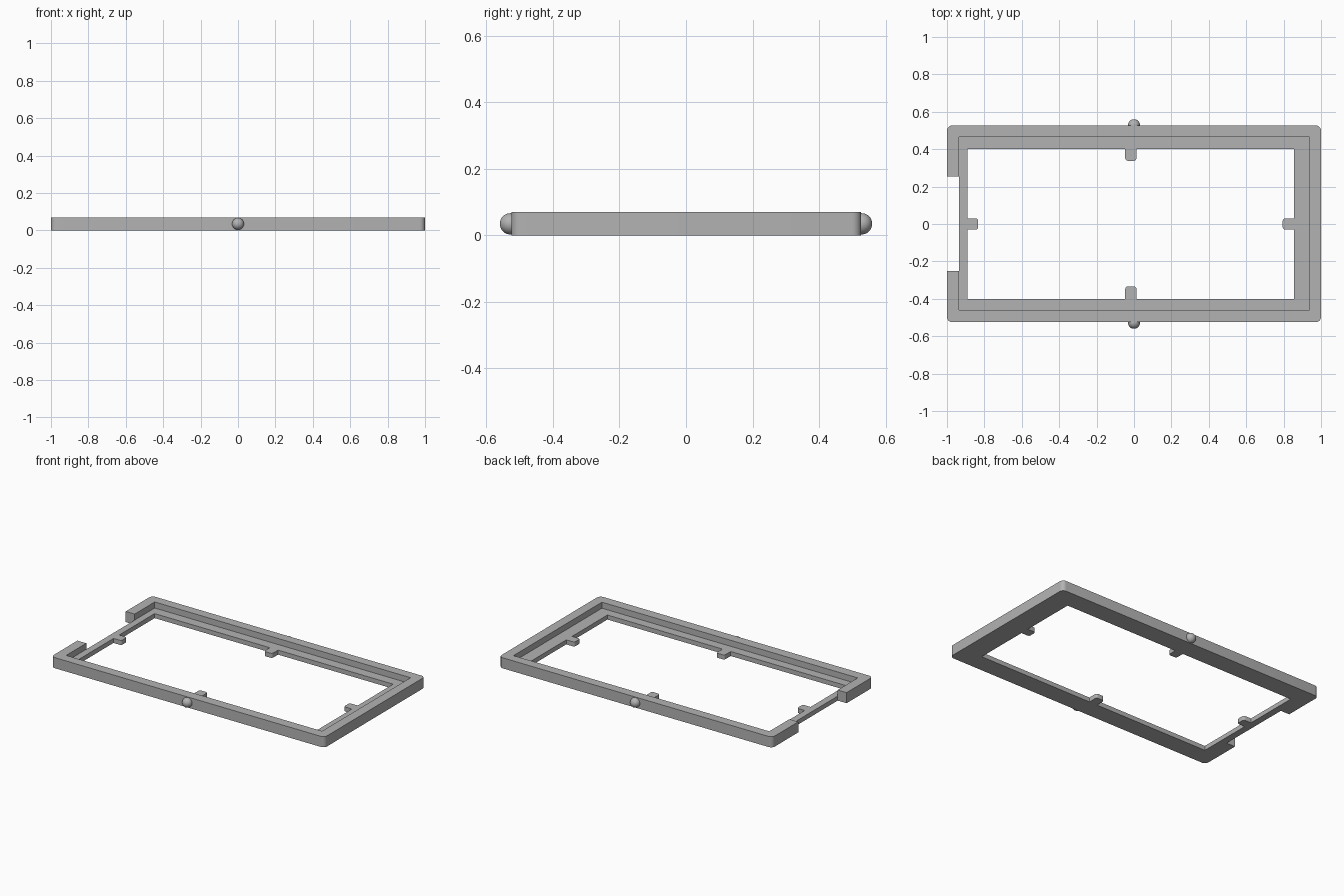
import bpy
import bmesh
from math import cos, sin, pi

if "Cube" in bpy.data.objects:
    bpy.data.objects.remove(bpy.data.objects["Cube"], do_unlink=True)

HEIGHT, LEDGE = 0.07, 0.03
grey = bpy.data.materials.new("plain grey")
grey.use_nodes = True
grey.diffuse_color = (0.45, 0.45, 0.45, 1)
grey.node_tree.nodes["Principled BSDF"].inputs["Base Color"].default_value = grey.diffuse_color


def prism(name, outline, z0, z1):
    """Extrude a flat outline between two heights."""
    bm = bmesh.new()
    face = bm.faces.new([bm.verts.new((x, y, z0)) for x, y in outline])
    top = bmesh.ops.extrude_face_region(bm, geom=[face])["geom"]
    bmesh.ops.translate(bm, vec=(0, 0, z1 - z0),
                        verts=[v for v in top if isinstance(v, bmesh.types.BMVert)])
    bmesh.ops.recalc_face_normals(bm, faces=bm.faces)
    mesh = bpy.data.meshes.new(name)
    bm.to_mesh(mesh)
    bm.free()
    mesh.materials.append(grey)
    obj = bpy.data.objects.new(name, mesh)
    bpy.context.collection.objects.link(obj)
    return obj


def rect(x0, x1, y0, y1, r=0.0, steps=6):
    """Rectangle outline, counter-clockwise, with optional round corners."""
    if not r:
        return [(x0, y0), (x1, y0), (x1, y1), (x0, y1)]
    centres = [(x0 + r, y0 + r), (x1 - r, y0 + r), (x1 - r, y1 - r), (x0 + r, y1 - r)]
    return [(cx + r * cos(pi + (q + i / steps) * pi / 2),
             cy + r * sin(pi + (q + i / steps) * pi / 2))
            for q, (cx, cy) in enumerate(centres) for i in range(steps + 1)]


def tab(start, inward, along, depth, half=0.03, r=0.014, steps=4):
    """Outline of a tab with round tips reaching into the opening."""
    local = [(-half, 0)]
    for side, a0 in ((-1, pi), (1, pi / 2)):
        for i in range(steps + 1):
            a = a0 - i / steps * pi / 2
            local.append((side * (half - r) + r * cos(a), depth - r + r * sin(a)))
    local.append((half, 0))
    return [(start[0] + u * along[0] + v * inward[0],
             start[1] + u * along[1] + v * inward[1]) for u, v in local]


def cut(body, cutter):
    mod = body.modifiers.new(cutter.name, "BOOLEAN")
    mod.operation, mod.solver, mod.object = "DIFFERENCE", "EXACT", cutter
    bpy.context.view_layer.objects.active = body
    bpy.ops.object.modifier_apply(modifier=mod.name)
    bpy.data.objects.remove(cutter, do_unlink=True)


# Frame slab with rounded outer corners
frame = prism("frame", rect(-1, 1, -0.525, 0.527, 0.028), 0, HEIGHT)

# Opening, with four tabs left standing in it
left, right, half_y = -0.89, 0.855, 0.4
opening = [(left, -half_y)]
opening += tab((-0.017, -half_y), (0, 1), (1, 0), 0.066)
opening += [(right, -half_y)]
opening += tab((right, 0), (-1, 0), (0, 1), 0.06)
opening += [(right, half_y)]
opening += tab((-0.017, half_y), (0, -1), (-1, 0), 0.062)
opening += [(left, half_y)]
opening += tab((left, 0), (1, 0), (0, -1), 0.057)
cut(frame, prism("opening", opening, -0.1, 0.2))

# Recess above the ledge and tabs
cut(frame, prism("recess", rect(-0.935, 0.937, -0.46, 0.465), LEDGE, 0.2))

# Gap in the wall on one short side
cut(frame, prism("gap", rect(-1.1, -0.935, -0.25, 0.255), -0.1, 0.2))
cut(frame, prism("gap_top", rect(-1.1, -0.9, -0.25, 0.255), LEDGE, 0.2))

# Round knobs on the long sides
parts = [frame]
for name, y in (("front_knob", -0.528), ("back_knob", 0.528)):
    bpy.ops.mesh.primitive_uv_sphere_add(segments=32, ring_count=16, radius=0.032,
                                         location=(0, y, HEIGHT / 2))
    knob = bpy.context.object
    knob.name = name
    knob.data.materials.append(grey)
    parts.append(knob)

for obj in parts:
    bpy.ops.object.select_all(action="DESELECT")
    obj.select_set(True)
    bpy.context.view_layer.objects.active = obj
    bpy.ops.object.shade_smooth_by_angle(angle=pi / 6)
